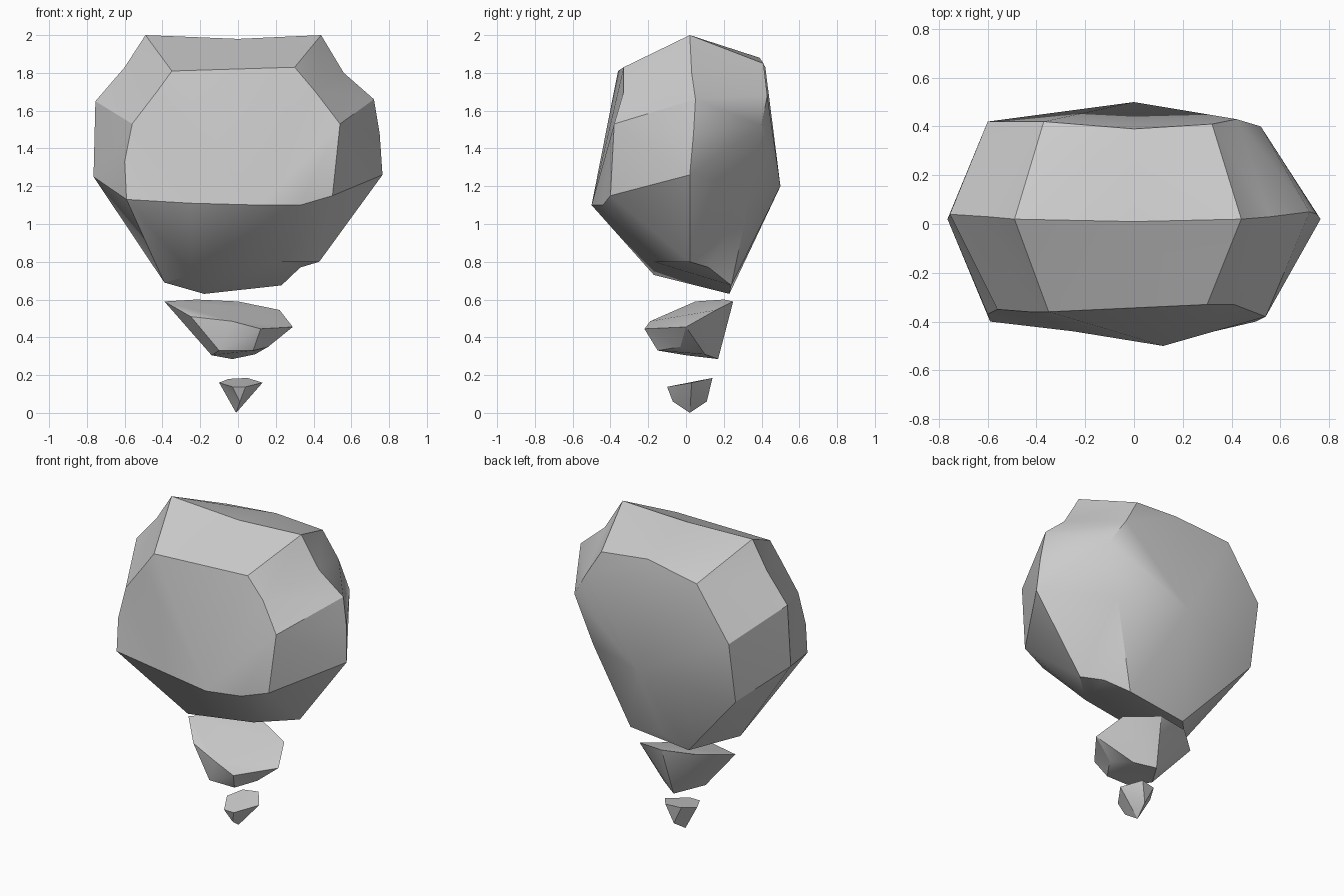
import bpy
import bmesh
from mathutils import Vector

if "Cube" in bpy.data.objects:
    bpy.data.objects.remove(bpy.data.objects["Cube"], do_unlink=True)

# One plain stone colour
STONE = (0.6, 0.6, 0.6, 1.0)
stone = bpy.data.materials.new("grey_stone")
stone.use_nodes = True
stone.diffuse_color = STONE
for node in stone.node_tree.nodes:
    if node.type == "BSDF_PRINCIPLED":
        node.inputs["Base Color"].default_value = STONE
        node.inputs["Roughness"].default_value = 0.9


def bounds(points):
    """Return the centre and half size of a group of points."""
    low = Vector([min(p[axis] for p in points) for axis in range(3)])
    high = Vector([max(p[axis] for p in points) for axis in range(3)])
    return (low + high) / 2, (high - low) / 2


def make_rock(name, *outlines):
    """Skin the corner points of a chipped rock.

    The skin is found on corners rounded out towards a ball, and then the
    corners are moved back, so that shallow dents between facets survive.
    """
    corners = [Vector(point) for outline in outlines for point in outline]
    centre, half = bounds(corners)
    bm = bmesh.new()
    home = {}
    for corner in corners:
        offset = corner - centre
        unit = Vector([offset[axis] / half[axis] for axis in range(3)])
        vert = bm.verts.new(unit.lerp(unit.normalized(), 0.85))
        home[vert] = corner
    bmesh.ops.convex_hull(bm, input=list(bm.verts))
    for vert, corner in home.items():
        if vert.is_valid:
            vert.co = corner
    loose = [vert for vert in bm.verts if not vert.link_faces]
    bmesh.ops.delete(bm, geom=loose, context="VERTS")
    bmesh.ops.recalc_face_normals(bm, faces=list(bm.faces))

    mesh = bpy.data.meshes.new(name)
    bm.to_mesh(mesh)
    bm.free()
    mesh.materials.append(stone)
    rock = bpy.data.objects.new(name, mesh)
    bpy.context.collection.objects.link(rock)

    # Soft facets with crisp chipped edges
    bpy.ops.object.select_all(action="DESELECT")
    rock.select_set(True)
    bpy.context.view_layer.objects.active = rock
    bpy.ops.object.shade_smooth_by_angle(angle=0.5)
    return rock


# Large upper boulder: the ridge that runs over the top and down both sides
ridge = [
    (-.765, .02, 1.25), (-.755, .04, 1.65), (-.6, .03, 1.83), (-.49, .02, 2),
    (0, .01, 1.98),
    (.44, .02, 2), (.56, .03, 1.8), (.72, .05, 1.66), (.75, .04, 1.48),
    (.765, .02, 1.26),
]
# Rim of the broad front facet
front_rim = [
    (-.35, -.36, 1.81), (.3, -.33, 1.83), (.41, -.33, 1.7), (.54, -.38, 1.53),
    (.5, -.4, 1.15), (.33, -.44, 1.1), (.12, -.5, 1.1), (-.25, -.44, 1.11),
    (-.59, -.4, 1.13), (-.6, -.37, 1.33), (-.56, -.35, 1.53),
    (-.43, -.36, 1.7),
]
# Rim and bulge of the back
back_rim = [
    (-.37, .42, 1.83), (0, .39, 1.88), (.32, .41, 1.85), (.42, .43, 1.68),
    (.52, .4, 1.52), (.42, .35, 1.2), (0, .5, 1.2), (-.6, .35, 1.1),
    (-.6, .42, 1.5),
]
# Broken underside
underside = [
    (-.39, 0, .69), (-.24, -.17, .73), (.23, -.17, .8), (.43, .02, .8),
    (.33, .12, .77), (.23, .24, .675), (0, .24, .69), (-.18, .23, .63),
]
make_rock("upper_boulder", ridge, front_rim, back_rim, underside)

# Middle fragment: sloping top rim and a smaller base
middle_top = [
    (-.39, .05, .59), (-.22, .2, .6), (0, .25, .59), (.22, .16, .545),
    (.29, 0, .455), (.12, -.22, .445), (-.03, -.19, .485), (-.25, -.1, .51),
]
middle_base = [
    (-.14, 0, .305), (-.1, -.15, .33), (.08, -.15, .33), (.16, -.03, .35),
    (.09, .1, .31), (-.03, .17, .285),
]
make_rock("middle_fragment", middle_top, middle_base)

# Small lowest chip, tapering to a point
chip_top = [
    (-.1, .03, .16), (-.05, .12, .18), (.05, .14, .185), (.13, .03, .16),
    (.04, -.1, .138), (-.03, -.1, .138),
]
chip_tip = [(.01, -.07, .06), (.01, .11, .06), (-.01, .02, 0)]
make_rock("lower_chip", chip_top, chip_tip)
